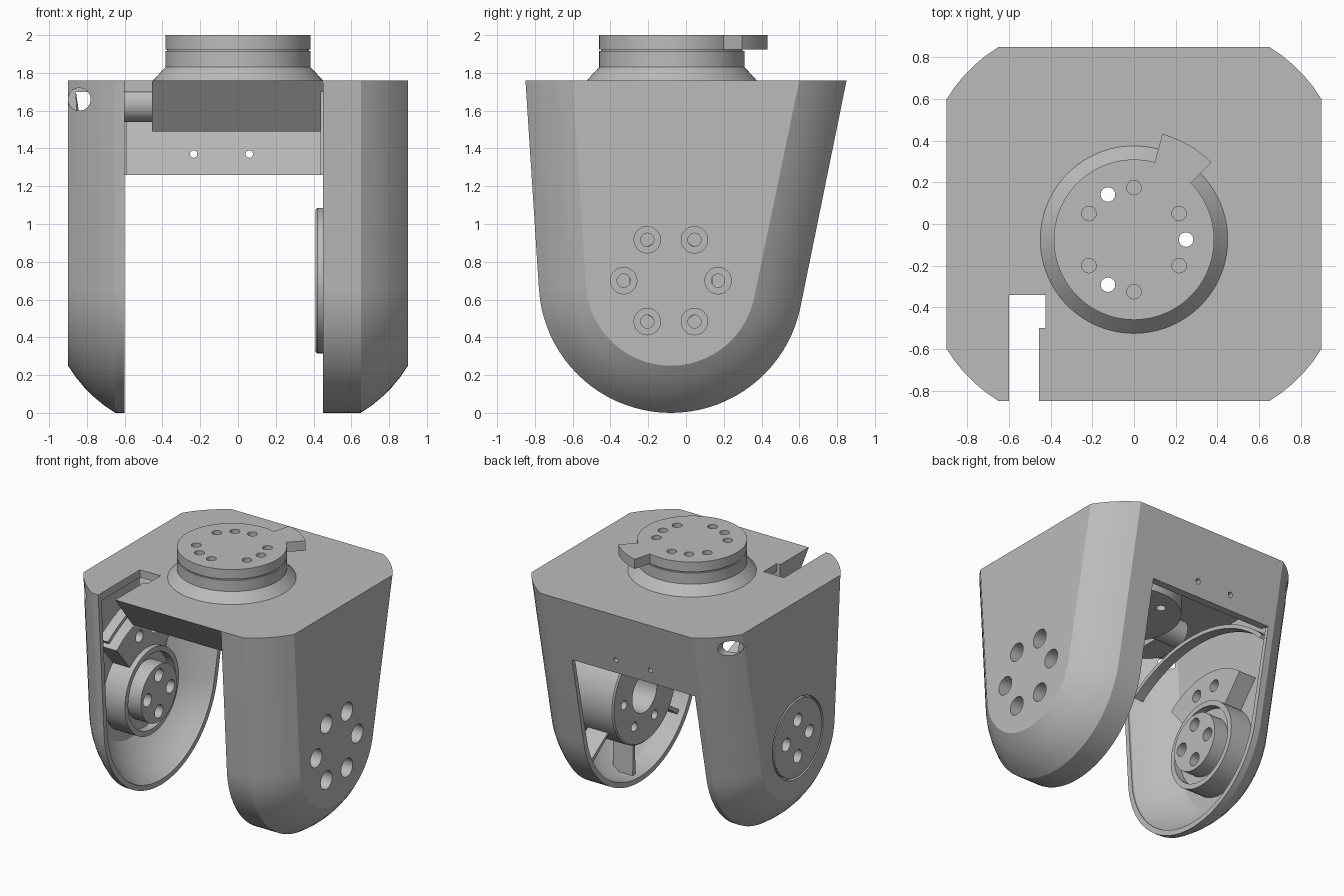
import bpy, bmesh
from math import sin, cos, pi, atan2, acos, hypot, radians

if "Cube" in bpy.data.objects:
    bpy.data.objects.remove(bpy.data.objects["Cube"], do_unlink=True)

grey = bpy.data.materials.new("plain grey")
grey.use_nodes = True
grey.diffuse_color = (0.5, 0.5, 0.5, 1)
for node in grey.node_tree.nodes:
    if node.type == 'BSDF_PRINCIPLED':
        node.inputs["Base Color"].default_value = (0.5, 0.5, 0.5, 1)

AXLE = (-0.08, 0.7)      # leg pivot in (y, z)
HUB = (0, -0.075)        # turret centre in (x, y)
TOP = 1.76


# ---------- helpers ----------
def loft(name, sections, axis='x'):
    """Skin a list of (height, outline) along an axis and cap both ends."""
    bm = bmesh.new()
    rings = []
    for h, pts in sections:
        rings.append([bm.verts.new((h, u, v) if axis == 'x' else
                                   (u, v, h) if axis == 'z' else (u, h, v))
                      for u, v in pts])
    n = len(rings[0])
    for a, b in zip(rings, rings[1:]):
        for i in range(n):
            j = (i + 1) % n
            bm.faces.new((a[i], a[j], b[j], b[i]))
    bm.faces.new(rings[0])
    bm.faces.new(rings[-1])
    bmesh.ops.recalc_face_normals(bm, faces=bm.faces)
    me = bpy.data.meshes.new(name)
    bm.to_mesh(me)
    bm.free()
    me.materials.append(grey)
    ob = bpy.data.objects.new(name, me)
    bpy.context.collection.objects.link(ob)
    return ob


def polar(c, r, deg):
    return (c[0] + r * cos(radians(deg)), c[1] + r * sin(radians(deg)))


def circle(c, r, n=64):
    return [polar(c, r, 360 * i / n) for i in range(n)]


def fan(c, r0, r1, a0, a1, n=24):
    angles = [a0 + (a1 - a0) * i / n for i in range(n + 1)]
    return [polar(c, r1, a) for a in angles] + [polar(c, r0, a) for a in reversed(angles)]


def rod(name, c, r, a, b, axis='x', n=64):
    return loft(name, [(a, circle(c, r, n)), (b, circle(c, r, n))], axis)


def bar(name, pts, a, b, axis='x'):
    return loft(name, [(a, pts), (b, pts)], axis)


def rect(u0, u1, v0, v1):
    return [(u0, v0), (u1, v0), (u1, v1), (u0, v1)]


def cut(targets, cutter):
    """Subtract a cutter from each target, then delete it."""
    cutter.hide_render = True
    for ob in targets:
        mod = ob.modifiers.new("cut", 'BOOLEAN')
        mod.operation = 'DIFFERENCE'
        mod.solver = 'EXACT'
        mod.object = cutter
        bpy.context.view_layer.objects.active = ob
        bpy.ops.object.modifier_apply(modifier=mod.name)
    bpy.data.objects.remove(cutter, do_unlink=True)


def side_outline(inset, top=TOP, n=40):
    """Tapered U: round bottom with tangent lines up to the top corners."""
    r = 0.7 - inset
    front, back = (-0.85 + inset, top), (0.85 - inset, top)

    def tangent(p, sign):
        dy, dz = p[0] - AXLE[0], p[1] - AXLE[1]
        return atan2(dz, dy) + sign * acos(r / hypot(dy, dz))
    a0, a1 = tangent(front, 1), tangent(back, -1) + 2 * pi
    arc = [(AXLE[0] + r * cos(a0 + (a1 - a0) * i / n),
            AXLE[1] + r * sin(a0 + (a1 - a0) * i / n)) for i in range(n + 1)]
    return [front] + arc + [back]


# Slightly bulged chamfer as (x, inset) steps
chamfer = []
for i in range(6):
    t = i / 5
    bulge = 0.06 * t * (1 - t)
    chamfer.append((0.65 + 0.25 * t + bulge, 0.25 * t - bulge))

# ---------- fork body ----------
body = loft("fork_body",
            [(-x, side_outline(d)) for x, d in reversed(chamfer)] +
            [(x, side_outline(d)) for x, d in chamfer])

# space between the legs, leaving the sloped front lip and the back wall
gap = [(-1, -0.1), (1, -0.1), (1, 1.26), (0.69, 1.26), (0.79, 1.70), (-0.5, 1.70),
       (-0.5, 1.49), (-0.64, 1.49), (-0.85, TOP), (-0.928, 1.86), (-1, 1.86)]
cut([body], bar("gap_cutter", gap, -0.6, 0.45))

# hollow legs
for side, mouth in ((-1, 0.59), (1, 0.44)):
    inner = [(side * mouth, side_outline(0.04, 1.7))]
    inner += [(side * (x - 0.035), side_outline(d + 0.04, 1.7)) for x, d in chamfer]
    cut([body], loft("hollow_cutter", inner))

# slot in the top plate
cut([body], bar("slot_cutter", rect(-0.6, -0.455, -1, -0.34), 1.2, 1.9, 'z'))
cut([body], bar("notch_cutter", rect(-0.5, -0.425, -0.5, -0.34), 1.2, 1.9, 'z'))

# cable holes in the corner chamfers and screw holes in the back wall
for y0, y1 in ((-1, -0.57), (0.57, 1)):
    cut([body], rod("cable_cutter", (-0.84, 1.66), 0.06, y0, y1, 'y', 32))
for x in (-0.235, 0.06):
    cut([body], rod("screw_cutter", (x, 1.37), 0.02, 0.5, 1, 'y', 12))

# ---------- turret ----------
turret = loft("turret", [(z, circle(HUB, r, 96)) for z, r in (
    (1.5, 0.38), (1.75, 0.38), (1.755, 0.45), (TOP, 0.45), (1.83, 0.385),
    (1.915, 0.385), (1.915, 0.375), (1.925, 0.375), (1.925, 0.385), (2, 0.385))], 'z')
turret_tab = bar("turret_tab", fan(HUB, 0.36, 0.525, 45, 75), 1.925, 2, 'z')
cut([turret], rod("bore_cutter", HUB, 0.15, 1.4, 1.72, 'z'))
for angles, floor in (((0, 120, 240), 1.4), ((90, 210, 330), 1.8), ((30, 150, 270), 1.9)):
    for a in angles:
        hole = rod("hole_cutter", polar(HUB, 0.25, a), 0.035, floor, 2.1, 'z', 16)
        cut([turret, body] if floor < 1.5 else [turret], hole)

# curved rail behind the slot
rail = rod("slot_rail", (-0.24, 1.64), 0.1, -0.61, -0.4, 'x', 32)

# ---------- left leg: bearing drum with bolt holes ----------
drum = loft("bearing_drum", [(x, circle(AXLE, r, 96)) for x, r in (
    (0.41, 0.375), (0.42, 0.385), (0.88, 0.385))])
cut([drum], rod("drum_bore_cutter", AXLE, 0.15, 0.3, 0.65))
for a in range(0, 360, 60):
    p = polar(AXLE, 0.25, a)
    cut([body, drum], rod("bolt_head_cutter", p, 0.07, 0.7, 1, 'x', 32))
    cut([drum], rod("bolt_cutter", p, 0.035, 0.3, 0.8, 'x', 24))
webs = []
for a in (215, 270, 325):
    webs.append(bar("drum_web", fan(AXLE, 0.37, 0.67, a - 1.5, a + 1.5, 2), 0.5, 0.67))

# ---------- right leg: wheel, collar and stop block ----------
cut([body], rod("wheel_cutter", AXLE, 0.31, -1, -0.8))
wheel = loft("wheel", [(x, circle(AXLE, r)) for x, r in (
    (-0.9, 0.295), (-0.74, 0.295), (-0.74, 0.22), (-0.62, 0.22))])
collar = rod("wheel_collar", AXLE, 0.33, -0.87, -0.68)
cut([collar], rod("collar_cutter", AXLE, 0.29, -1, -0.5))
for a in range(0, 360, 90):
    cut([wheel], rod("wheel_hole_cutter", polar(AXLE, 0.14, a), 0.05, -1, -0.5, 'x', 24))
stop = bar("stop_block", fan(AXLE, 0.32, 0.58, 50, 130), -0.87, -0.72)
for a in (78, 102):
    cut([stop], rod("stop_hole_cutter", polar(AXLE, 0.46, a), 0.045, -0.8, -0.6, 'x', 24))
arch = bar("leg_arch", fan((-0.1, 0.45), 1.07, 1.1, 45, 125), -0.68, -0.6)

# ---------- shading ----------
bpy.ops.object.select_all(action='DESELECT')
for ob in [body, turret, turret_tab, rail, drum, wheel, collar, stop, arch] + webs:
    ob.select_set(True)
bpy.context.view_layer.objects.active = body
bpy.ops.object.shade_smooth_by_angle(angle=radians(33))
